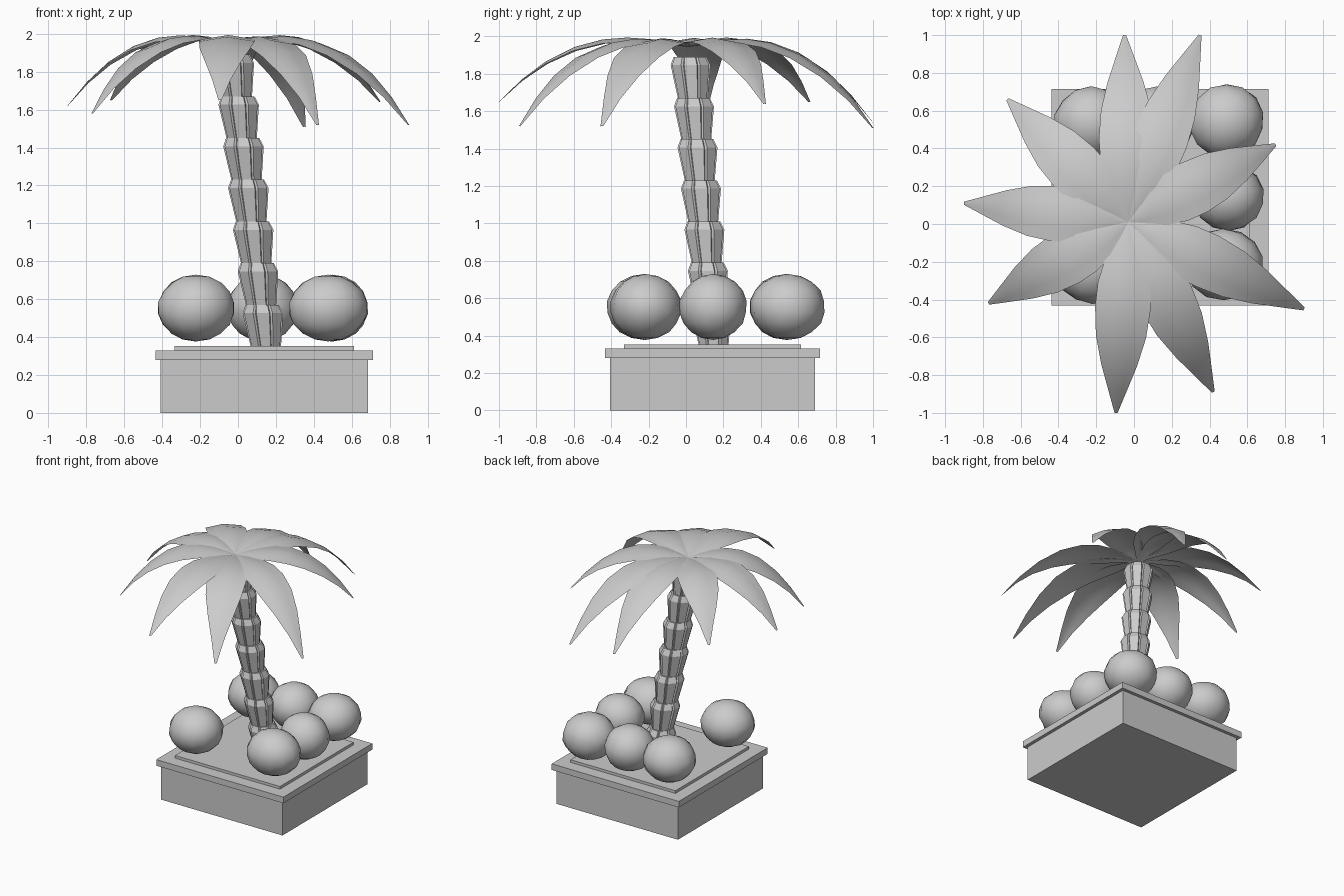
import bpy, bmesh, math, random
from mathutils import Vector

random.seed(4)
cube = bpy.data.objects.get("Cube")
if cube:
    bpy.data.objects.remove(cube, do_unlink=True)

grey = bpy.data.materials.new("plain_grey")
grey.use_nodes = True
GREY = (0.6, 0.6, 0.6, 1)
grey.diffuse_color = GREY
grey.node_tree.nodes["Principled BSDF"].inputs["Base Color"].default_value = GREY


def add_object(name, bm, smooth=False):
    bmesh.ops.recalc_face_normals(bm, faces=bm.faces)
    for f in bm.faces:
        f.smooth = smooth
    mesh = bpy.data.meshes.new(name)
    bm.to_mesh(mesh)
    bm.free()
    mesh.materials.append(grey)
    obj = bpy.data.objects.new(name, mesh)
    bpy.context.collection.objects.link(obj)
    return obj


def slab(name, half, z0, z1):
    bm = bmesh.new()
    bmesh.ops.create_cube(bm, size=1)
    for v in bm.verts:
        v.co = Vector((0.138 + v.co.x * 2 * half, 0.142 + v.co.y * 2 * half,
                       z0 + (v.co.z + 0.5) * (z1 - z0)))
    add_object(name, bm)


# Square planter
slab("planter_box", 0.548, 0, 0.28)
slab("planter_rim", 0.574, 0.28, 0.33)
slab("planter_soil", 0.474, 0.33, 0.352)


# Trunk: flared, grooved segments on a slight lean
def trunk_segment(index):
    height = 0.22
    z0 = 0.35 + index * height
    cx, cy = 0.137 - 0.0255 * index, 0.14 - 0.0185 * index
    bm = bmesh.new()
    rings = []
    for t, radius in ((0, 0.084), (0.8, 0.112), (1, 0.092)):
        ring = []
        for k in range(8):
            mid = math.tau * k / 8
            # Each plank has two outer corners, then a narrow groove
            for offset, scale in ((-0.31, 1), (0.31, 1), (math.pi / 8, 0.9)):
                a, r = mid + offset, radius * scale
                ring.append(bm.verts.new((cx - 0.02 * (t - 0.5) + r * math.cos(a),
                                          cy - 0.015 * (t - 0.5) + r * math.sin(a),
                                          z0 + t * height)))
        rings.append(ring)
    for low, high in zip(rings, rings[1:]):
        for i in range(len(low)):
            j = (i + 1) % len(low)
            bm.faces.new((low[i], low[j], high[j], high[i]))
    bm.faces.new(rings[0])
    bm.faces.new(rings[-1])
    add_object(f"trunk_segment_{index + 1}", bm)


for i in range(7):
    trunk_segment(i)


# Coconuts around three sides and one front corner
def coconut(name, x, y, rx, ry):
    bm = bmesh.new()
    bmesh.ops.create_uvsphere(bm, u_segments=14, v_segments=9, radius=1)
    for v in bm.verts:
        wobble = 1 + random.uniform(-0.025, 0.025)
        v.co = Vector((x + rx * v.co.x * wobble, y + ry * v.co.y * wobble,
                       0.553 + 0.176 * v.co.z))
    add_object(name, bm, smooth=True)


coconut("coconut_front_right", -0.22, -0.225, 0.205, 0.2)
coconut("coconut_front_left", 0.475, -0.215, 0.21, 0.19)
coconut("coconut_side_left", 0.5, 0.145, 0.19, 0.18)
coconut("coconut_back_left", 0.49, 0.545, 0.2, 0.2)
coconut("coconut_back_middle", 0.13, 0.54, 0.19, 0.19)
coconut("coconut_back_right", -0.225, 0.535, 0.2, 0.195)

# Fronds: tip positions and half widths along the length
CROWN = Vector((-0.03, 0.01, 1.945))
TIPS = [(-0.05, 1.0, 1.54), (0.35, 1.0, 1.51), (0.75, 0.42, 1.64),
        (0.9, -0.45, 1.52), (0.42, -0.89, 1.52), (-0.095, -1.0, 1.65),
        (-0.77, -0.42, 1.58), (-0.9, 0.11, 1.62), (-0.67, 0.66, 1.65)]
WIDTHS = [(0, 0.01), (0.1, 0.06), (0.2, 0.11), (0.32, 0.14), (0.45, 0.147),
          (0.6, 0.133), (0.75, 0.095), (0.88, 0.05), (1, 0.008)]


def frond(index, tip):
    reach = Vector((tip[0] - CROWN.x, tip[1] - CROWN.y, 0))
    side = Vector((-reach.y, reach.x, 0)).normalized()
    drop = CROWN.z + 0.25 - tip[2]
    bm = bmesh.new()
    rows = []
    for t, w in WIDTHS:
        rib = CROWN + reach * t
        rib.z += 0.25 * t - drop * t ** 2.5
        rows.append([bm.verts.new(rib + side * w * s - Vector((0, 0, 0.16 * w * abs(s))))
                     for s in (-1, -0.5, 0, 0.5, 1)])
    for a, b in zip(rows, rows[1:]):
        for i in range(4):
            bm.faces.new((a[i], b[i], b[i + 1], a[i + 1]))
    obj = add_object(f"frond_{index + 1}", bm, smooth=True)
    # Keep the upper face pointing up
    if sum(p.normal.z for p in obj.data.polygons) < 0:
        obj.data.flip_normals()


for i, tip in enumerate(TIPS):
    frond(i, tip)
